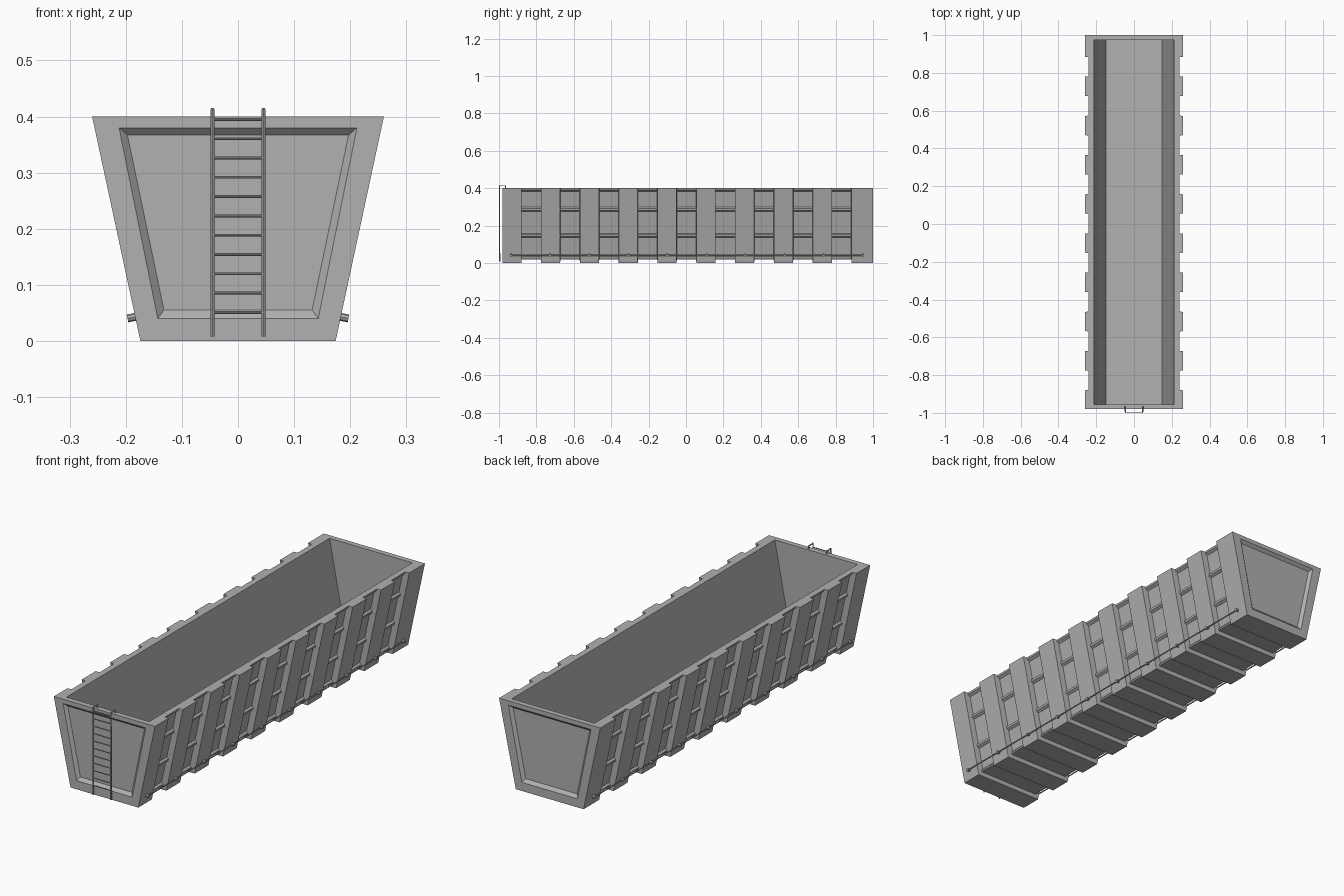
import bpy, bmesh
from mathutils import Vector

if "Cube" in bpy.data.objects:
    bpy.data.objects.remove(bpy.data.objects["Cube"])

Y0, Y1, TOP = -0.98, 1.0, 0.4
grey = bpy.data.materials.new("dark_grey")
grey.diffuse_color = (0.44, 0.44, 0.44, 1)
grey.use_nodes = True
grey.node_tree.nodes["Principled BSDF"].inputs["Base Color"].default_value = grey.diffuse_color


def loft(name, stations):
    """Skin closed (x, z) profiles placed along y."""
    bm = bmesh.new()
    rings = [[bm.verts.new((x, y, z)) for x, z in prof] for y, prof in stations]
    n = len(rings[0])
    for a, b in zip(rings, rings[1:]):
        for j in range(n):
            k = (j + 1) % n
            bm.faces.new((a[j], a[k], b[k], b[j]))
    bm.faces.new(rings[0])
    bm.faces.new(rings[-1])
    bmesh.ops.recalc_face_normals(bm, faces=bm.faces)
    mesh = bpy.data.meshes.new(name)
    bm.to_mesh(mesh)
    bm.free()
    mesh.materials.append(grey)
    ob = bpy.data.objects.new(name, mesh)
    bpy.context.collection.objects.link(ob)
    return ob


def tubes(name, paths, radius):
    """Round bars along point paths, as one mesh."""
    cu = bpy.data.curves.new(name, 'CURVE')
    cu.dimensions = '3D'
    cu.bevel_depth = radius
    cu.bevel_resolution = 2
    cu.use_fill_caps = True
    cu.materials.append(grey)
    for path in paths:
        s = cu.splines.new('POLY')
        s.points.add(len(path) - 1)
        for p, co in zip(s.points, path):
            p.co = (*co, 1)
    ob = bpy.data.objects.new(name, cu)
    bpy.context.collection.objects.link(ob)
    bpy.ops.object.select_all(action='DESELECT')
    ob.select_set(True)
    bpy.context.view_layer.objects.active = ob
    bpy.ops.object.convert(target='MESH')
    bpy.ops.object.shade_smooth_by_angle()
    return ob


def half(z):
    return 0.174 + 0.215 * z


def section(points):
    """Mirrored hull section from (z, inset) pairs, bottom to top."""
    right = [(half(z) - inset, z) for z, inset in points]
    return right + [(-x, z) for x, z in reversed(right)]


def trapezoid(zb, xb, zt, xt):
    return [(xb, zb), (xt, zt), (-xt, zt), (-xb, zb)]


# Hull: wide ribs alternating with bays that have bevelled cross bars
S, D = 0.02, 0.03   # bar depth and panel depth behind the ribs
bay_points = [(0.02, S), (0.027, S), (0.036, D)]
for z in (0.147, 0.287):
    bay_points += [(z - 0.012, D), (z - 0.005, S), (z + 0.005, S), (z + 0.012, D)]
bay_points += [(0.383, D), (0.391, S), (TOP, S)]
bay = section(bay_points)
rib = section([(0, 0)] + [(z, 0) for z, _ in bay_points[1:]])
stations = [(Y0, rib)]
for i in range(9):
    c = 0.0025 + 0.2075 * (i - 4)
    stations += [(c - 0.053, rib), (c - 0.051, bay), (c + 0.051, bay), (c + 0.053, rib)]
stations.append((Y1, rib))
hull = loft("container_body", stations)

# Cutters: the open hold and the two sunken end panels
cutters = [loft("hold_cutter", [(Y0 + 0.025, trapezoid(0.06, 0.147, 0.45, 0.222)),
                                (Y1 - 0.025, trapezoid(0.06, 0.147, 0.45, 0.222))])]
for y, d in ((Y0, 1), (Y1, -1)):
    outer = trapezoid(0.04, 0.143, 0.38, 0.212)
    inner = trapezoid(0.055, 0.132, 0.367, 0.197)
    cutters.append(loft("end_panel_cutter",
                        [(y - d * 0.01, outer), (y, outer), (y + d * 0.013, inner)]))
bpy.context.view_layer.objects.active = hull
for c in cutters:
    c.hide_render = True
    m = hull.modifiers.new("cut", 'BOOLEAN')
    m.operation = 'DIFFERENCE'
    m.solver = 'EXACT'
    m.object = c
    bpy.ops.object.modifier_apply(modifier=m.name)
    bpy.data.objects.remove(c)

# Pegs on every rib, with a rail running through them, on both sides
peg_ys = [-0.935 + 0.2089 * i for i in range(10)]
out = Vector((1, 0, -0.215)).normalized()
for side, s in (("right", 1), ("left", -1)):
    base = Vector((half(0.043), 0, 0.043))
    a, b, mid = base - out * 0.005, base + out * 0.014, base + out * 0.008
    tubes(side + "_pegs", [[(s * a.x, y, a.z), (s * b.x, y, b.z)] for y in peg_ys], 0.007)
    tubes(side + "_side_rail", [[(s * mid.x, peg_ys[0], mid.z),
                                 (s * mid.x, peg_ys[-1], mid.z)]], 0.003)

# Ladder hooked over the front rim
LY = -0.9965
tubes("ladder_rails", [[(x, LY, 0.008), (x, LY, 0.413), (x, -0.966, 0.413), (x, -0.966, 0.395)]
                       for x in (-0.0455, 0.0455)], 0.0035)
tubes("ladder_rungs", [[(-0.0455, LY, 0.051 + 0.0344 * i), (0.0455, LY, 0.051 + 0.0344 * i)]
                       for i in range(11)], 0.0025)
